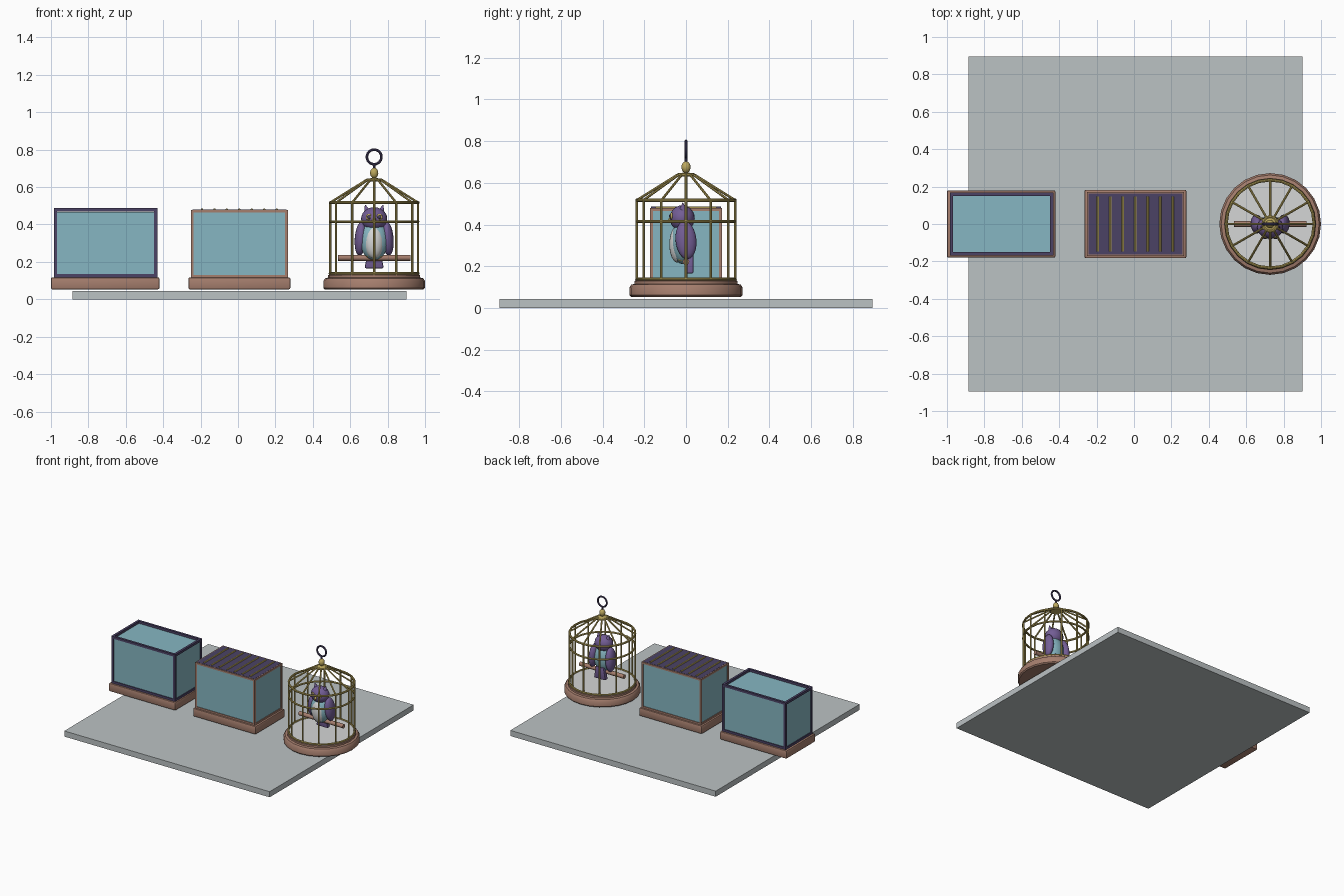
import bpy, bmesh, math
from mathutils import Vector, Matrix

if "Cube" in bpy.data.objects:
    bpy.data.objects.remove(bpy.data.objects["Cube"])


def mat(name, r, g, b):
    m = bpy.data.materials.new(name)
    m.diffuse_color = (r, g, b, 1)
    m.use_nodes = True
    m.node_tree.nodes["Principled BSDF"].inputs["Base Color"].default_value = m.diffuse_color
    return m


GREY = mat("shelf grey", 0.50, 0.54, 0.55)
BROWN = mat("copper brown", 0.38, 0.21, 0.155)
TEAL = mat("glass teal", 0.24, 0.47, 0.54)
DARK = mat("dark violet", 0.07, 0.055, 0.13)
GOLD = mat("brass", 0.50, 0.39, 0.11)
PURPLE = mat("feather purple", 0.17, 0.11, 0.30)
WHITE = mat("pale grey", 0.66, 0.67, 0.67)


def finish(name, bm, material, smooth=False):
    bmesh.ops.recalc_face_normals(bm, faces=bm.faces)
    me = bpy.data.meshes.new(name)
    bm.to_mesh(me)
    bm.free()
    me.materials.append(material)
    ob = bpy.data.objects.new(name, me)
    bpy.context.collection.objects.link(ob)
    if smooth:
        bpy.ops.object.select_all(action='DESELECT')
        ob.select_set(True)
        bpy.context.view_layer.objects.active = ob
        bpy.ops.object.shade_smooth_by_angle(angle=math.radians(40))
    return ob


def add_box(bm, x0, x1, y0, y1, z0, z1):
    m = Matrix.Translation(((x0 + x1) / 2, (y0 + y1) / 2, (z0 + z1) / 2)) @ \
        Matrix.Diagonal((x1 - x0, y1 - y0, z1 - z0, 1))
    bmesh.ops.create_cube(bm, size=1, matrix=m)


def box(name, dims, material, bevel=0):
    bm = bmesh.new()
    add_box(bm, *dims)
    if bevel:
        bmesh.ops.bevel(bm, geom=bm.edges[:], offset=bevel, segments=2, affect='EDGES', profile=0.5)
    return finish(name, bm, material, bool(bevel))


def add_rod(bm, a, b, r, n=8):
    a, b = Vector(a), Vector(b)
    d = b - a
    m = Matrix.Translation((a + b) / 2) @ d.to_track_quat('Z', 'Y').to_matrix().to_4x4()
    bmesh.ops.create_cone(bm, cap_ends=True, segments=n, radius1=r, radius2=r, depth=d.length, matrix=m)


def add_torus(bm, c, R, r, n=24, k=8, upright=False):
    rows = []
    for i in range(n):
        t = 2 * math.pi * i / n
        row = []
        for j in range(k):
            p = 2 * math.pi * j / k
            q = R + r * math.cos(p)
            u, v, w = q * math.cos(t), q * math.sin(t), r * math.sin(p)
            row.append(bm.verts.new(Vector(c) + Vector((u, w, v) if upright else (u, v, w))))
        rows.append(row)
    for i in range(n):
        for j in range(k):
            bm.faces.new((rows[i][j], rows[(i + 1) % n][j],
                          rows[(i + 1) % n][(j + 1) % k], rows[i][(j + 1) % k]))


def lathe(name, x, profile, material, n=24):
    bm = bmesh.new()
    vs = [bm.verts.new((x + r, 0, z)) for r, z in profile]
    es = [bm.edges.new(e) for e in zip(vs, vs[1:])]
    bmesh.ops.spin(bm, geom=vs + es, cent=(x, 0, 0), axis=(0, 0, 1), angle=2 * math.pi, steps=n)
    bmesh.ops.remove_doubles(bm, verts=bm.verts, dist=1e-4)
    return finish(name, bm, material, True)


def ball(name, c, s, material, tilt=0, roll=0):
    bm = bmesh.new()
    m = Matrix.Translation(c) @ Matrix.Rotation(tilt, 4, 'X') @ Matrix.Rotation(roll, 4, 'Y') @ \
        Matrix.Diagonal((*s, 1))
    bmesh.ops.create_uvsphere(bm, u_segments=20, v_segments=12, radius=1, matrix=m)
    return finish(name, bm, material, True)


def frame(name, x0, x1, y, z0, z1, t, material):
    """Twelve rails along the edges of a box."""
    bm = bmesh.new()
    for z in (z0, z1 - t):
        for s in (-y, y - t):
            add_box(bm, x0, x1, s, s + t, z, z + t)
        for xx in (x0, x1 - t):
            add_box(bm, xx, xx + t, -y + t, y - t, z, z + t)
    for xx in (x0, x1 - t):
        for s in (-y, y - t):
            add_box(bm, xx, xx + t, s, s + t, z0 + t, z1 - t)
    return finish(name, bm, material)


# Shelf
box("shelf", (-0.885, 0.902, -0.895, 0.895, 0, 0.044), GREY)

# Aquarium
box("aquarium_base", (-1.0, -0.42, -0.18, 0.18, 0.053, 0.117), BROWN, 0.008)
frame("aquarium_frame", -0.985, -0.43, 0.168, 0.117, 0.487, 0.018, DARK)
box("aquarium_glass", (-0.979, -0.436, -0.162, 0.162, 0.12, 0.466), TEAL)

# Terrarium with a slatted lid
box("terrarium_base", (-0.265, 0.28, -0.183, 0.183, 0.053, 0.117), BROWN, 0.008)
frame("terrarium_frame", -0.252, 0.266, 0.172, 0.117, 0.478, 0.014, BROWN)
box("terrarium_glass", (-0.247, 0.261, -0.167, 0.167, 0.12, 0.466), TEAL)
box("terrarium_lid", (-0.244, 0.258, -0.164, 0.164, 0.466, 0.479), DARK)
bm = bmesh.new()
for i in range(7):
    x = -0.193 + i * 0.0667
    add_rod(bm, (x, -0.147, 0.479), (x, 0.147, 0.479), 0.007)
finish("lid_bars", bm, GOLD, True)

# Bird cage base and floor
CX = 0.728
lathe("cage_base", CX, [(0, 0.053), (0.264, 0.053), (0.272, 0.061), (0.272, 0.098), (0.262, 0.112),
                        (0.246, 0.116), (0.246, 0.13), (0.236, 0.132), (0, 0.132)], BROWN)
lathe("cage_floor", CX, [(0, 0.13), (0.24, 0.13), (0.24, 0.136), (0, 0.136)], WHITE)

# Cage wires: uprights, sloping roof wires and hoops
bm = bmesh.new()
for i in range(12):
    a = math.pi * i / 6
    d = Vector((math.cos(a), math.sin(a), 0))
    o = Vector((CX, 0, 0))
    up = Vector((0, 0, 1))
    add_rod(bm, o + d * 0.235 + up * 0.13, o + d * 0.235 + up * 0.52, 0.006)
    add_rod(bm, o + d * 0.235 + up * 0.517, o + d * 0.038 + up * 0.64, 0.006)
for R, z, r in ((0.235, 0.415, 0.007), (0.235, 0.517, 0.008), (0.237, 0.138, 0.007), (0.038, 0.638, 0.008)):
    add_torus(bm, (CX, 0, z), R, r)
finish("cage_wires", bm, GOLD, True)
lathe("cage_crown", CX, [(0, 0.63), (0.038, 0.632), (0.036, 0.642), (0.012, 0.65), (0, 0.652)], GOLD)
ball("cage_finial", (CX, 0, 0.675), (0.022, 0.022, 0.028), GOLD)

# Hanging ring
bm = bmesh.new()
add_torus(bm, (CX, 0, 0.761), 0.039, 0.007, upright=True)
add_rod(bm, (CX, 0, 0.695), (CX, 0, 0.725), 0.007)
finish("hanging_ring", bm, DARK, True)

# Perch
bm = bmesh.new()
add_rod(bm, (CX - 0.193, 0, 0.222), (CX + 0.193, 0, 0.222), 0.016, 12)
finish("perch", bm, BROWN, True)

# Bird
ball("bird_body", (CX, -0.015, 0.315), (0.076, 0.058, 0.105), TEAL)
ball("bird_belly", (CX, -0.04, 0.305), (0.052, 0.04, 0.088), WHITE)
ball("bird_head", (CX, -0.018, 0.43), (0.07, 0.06, 0.062), PURPLE)
bm = bmesh.new()
for s in (-1, 1):
    side = "left" if s < 0 else "right"
    ball(side + "_wing", (CX + s * 0.072, 0.0, 0.325), (0.032, 0.05, 0.092), PURPLE, 0.1, -s * 0.08)
    ball(side + "_eye_ring", (CX + s * 0.028, -0.069, 0.44), (0.017, 0.008, 0.017), GOLD)
    ball(side + "_eye", (CX + s * 0.028, -0.075, 0.44), (0.010, 0.006, 0.010), DARK)
    ball(side + "_foot", (CX + s * 0.03, -0.015, 0.235), (0.014, 0.025, 0.012), GOLD)
    m = Matrix.Translation((CX + s * 0.042, -0.015, 0.485)) @ Matrix.Rotation(s * 0.3, 4, 'Y')
    bmesh.ops.create_cone(bm, cap_ends=True, segments=10, radius1=0.02, radius2=0.002, depth=0.04, matrix=m)
finish("ear_tufts", bm, PURPLE, True)
bm = bmesh.new()
m = Matrix.Translation((CX, -0.08, 0.418)) @ Matrix.Rotation(math.radians(125), 4, 'X')
bmesh.ops.create_cone(bm, cap_ends=True, segments=10, radius1=0.016, radius2=0.001, depth=0.035, matrix=m)
finish("beak", bm, GOLD, True)

# Tail: flared wedge below the perch
tail = box("tail", (CX - 0.05, CX + 0.05, 0.002, 0.036, 0.165, 0.26), PURPLE, 0.008)
for v in tail.data.vertices:
    if v.co.z > 0.21:
        v.co.x = CX + (v.co.x - CX) * 0.7
